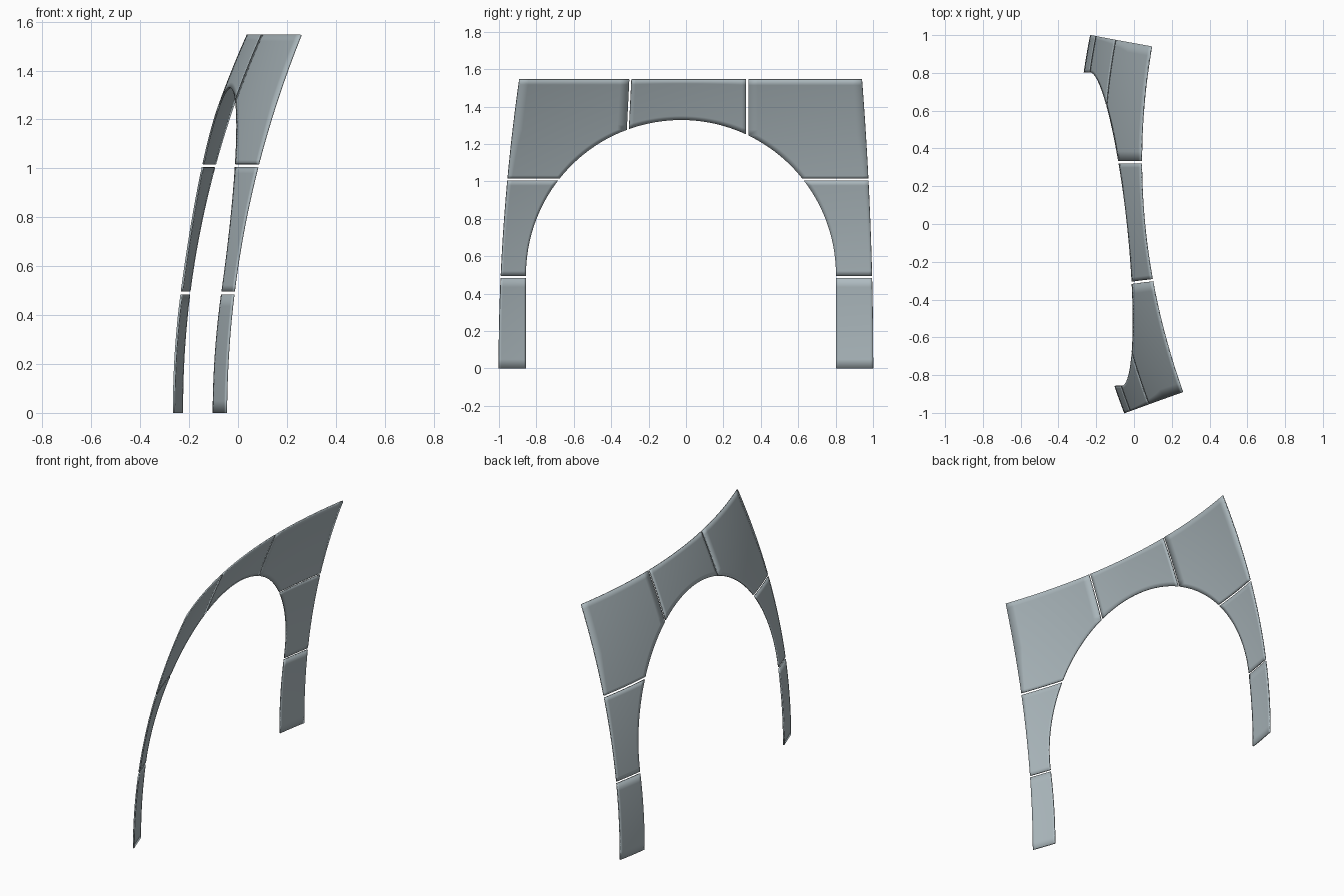
import bpy, bmesh, math
from mathutils import Vector

if "Cube" in bpy.data.objects:
    bpy.data.objects.remove(bpy.data.objects["Cube"])

TOP, GAP = 1.545, 0.006              # top edge height, half width of the seams
CY, CZ, R = -0.027, 0.50, 0.829      # arch opening
LOW, MID = 0.49, 1.01                # horizontal seam heights

mat = bpy.data.materials.new("blue grey")
mat.diffuse_color = (0.42, 0.49, 0.52, 1)
mat.use_nodes = True
mat.node_tree.nodes["Principled BSDF"].inputs["Base Color"].default_value = mat.diffuse_color


def surface(y, z):
    """Doubly curved sheet that all the panels lie on."""
    return -0.281 + 0.1355 * z**2 + 0.0042 * z**3 - (0.09 + 0.0045 * z) * y + 0.145 * y**2


def outer(s, z):
    return 1 - 0.025 * z**2 if s > 0 else -1 + 0.046 * z**2


def arch_y(s, z):
    return CY + s * math.sqrt(max(R**2 - max(z - CZ, 0)**2, 0))


def arch_z(y):
    return CZ + math.sqrt(R**2 - (y - CY)**2)


def seam(s, z):
    return 0.327 if s > 0 else -0.311 + 0.05 * (z - 1.27)


def panel(name, rows):
    """Thin curved panel from a grid of (y, z) points."""
    bm = bmesh.new()
    grid = [[bm.verts.new((surface(y, z), y, z)) for y, z in row] for row in rows]
    for a, b in zip(grid, grid[1:]):
        for i in range(len(a) - 1):
            bm.faces.new((a[i], a[i + 1], b[i + 1], b[i]))
    bmesh.ops.recalc_face_normals(bm, faces=bm.faces)
    if sum((f.normal for f in bm.faces), Vector()).x < 0:
        bmesh.ops.reverse_faces(bm, faces=bm.faces)
    me = bpy.data.meshes.new(name)
    bm.to_mesh(me)
    bm.free()
    me.materials.append(mat)
    ob = bpy.data.objects.new(name, me)
    bpy.context.collection.objects.link(ob)
    mod = ob.modifiers.new("thickness", 'SOLIDIFY')
    mod.thickness = 0.008
    mod.offset = -0.6
    bpy.context.view_layer.objects.active = ob
    ob.select_set(True)
    bpy.ops.object.shade_smooth_by_angle(angle=math.radians(30))
    ob.select_set(False)


def span(a, b, n):
    return [a + (b - a) * i / n for i in range(n + 1)]


def side_rows(s, zs, inner):
    return [[(y, z) for y in span(inner(z), outer(s, z), 12)] for z in zs]


for s, side in ((1, "right"), (-1, "left")):
    # Foot and middle of each leg
    panel(side + "_foot", side_rows(s, span(0, LOW - GAP, 10), lambda z: arch_y(s, z)))
    panel(side + "_leg", side_rows(s, span(LOW + GAP, MID - GAP, 20), lambda z: arch_y(s, z)))

    # Corner: the inner edge follows the arch, then the upright seam
    zc = arch_z(seam(s, 1.265) + s * GAP)

    def corner_inner(z):
        return arch_y(s, z) if z < zc - 1e-6 else seam(s, z) + s * GAP

    zs = span(MID + GAP, zc, 16) + span(zc, TOP, 10)[1:]
    panel(side + "_corner", side_rows(s, zs, corner_inner))

# Centre panel above the arch
columns = []
for t in span(0, 1, 28):
    def across(z):
        a, b = seam(-1, z) + GAP, seam(1, z) - GAP
        return a + (b - a) * t
    z0 = arch_z(across(1.27))
    columns.append([(across(z), z) for z in span(z0, TOP, 10)])
panel("centre_panel", columns)
